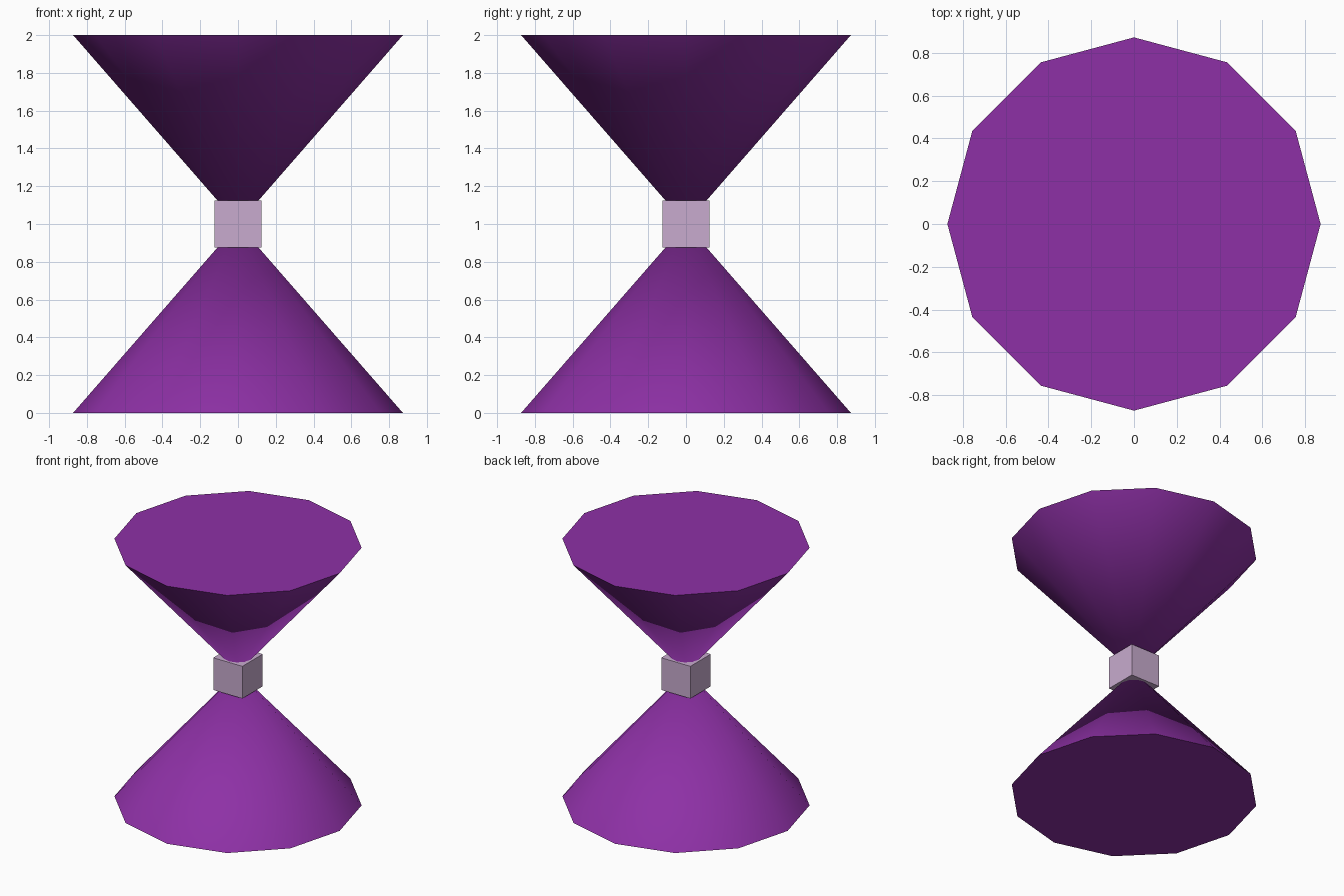
import bpy
import math

if "Cube" in bpy.data.objects:
    bpy.data.objects.remove(bpy.data.objects["Cube"], do_unlink=True)


def make_material(name, color):
    mat = bpy.data.materials.new(name)
    mat.use_nodes = True
    mat.diffuse_color = color
    mat.node_tree.nodes["Principled BSDF"].inputs["Base Color"].default_value = color
    return mat


purple = make_material("purple", (0.27, 0.03, 0.38, 1))
lilac = make_material("pale lilac", (0.58, 0.41, 0.62, 1))

RADIUS = 0.873
MIDDLE = 1.0


# Twelve-sided cones whose tips meet at the middle
def make_cone(name, z, tilt):
    bpy.ops.mesh.primitive_cone_add(vertices=12, radius1=RADIUS, radius2=0,
                                    depth=MIDDLE, location=(0, 0, z),
                                    rotation=(tilt, 0, 0))
    cone = bpy.context.object
    cone.name = name
    cone.data.materials.append(purple)
    bpy.ops.object.shade_smooth_by_angle(angle=math.radians(30))


make_cone("lower_cone", MIDDLE / 2, 0)
make_cone("upper_cone", MIDDLE * 1.5, math.pi)

# Block joining the cones
bpy.ops.mesh.primitive_cube_add(size=0.25, location=(0, 0, MIDDLE))
block = bpy.context.object
block.name = "center_block"
block.data.materials.append(lilac)
